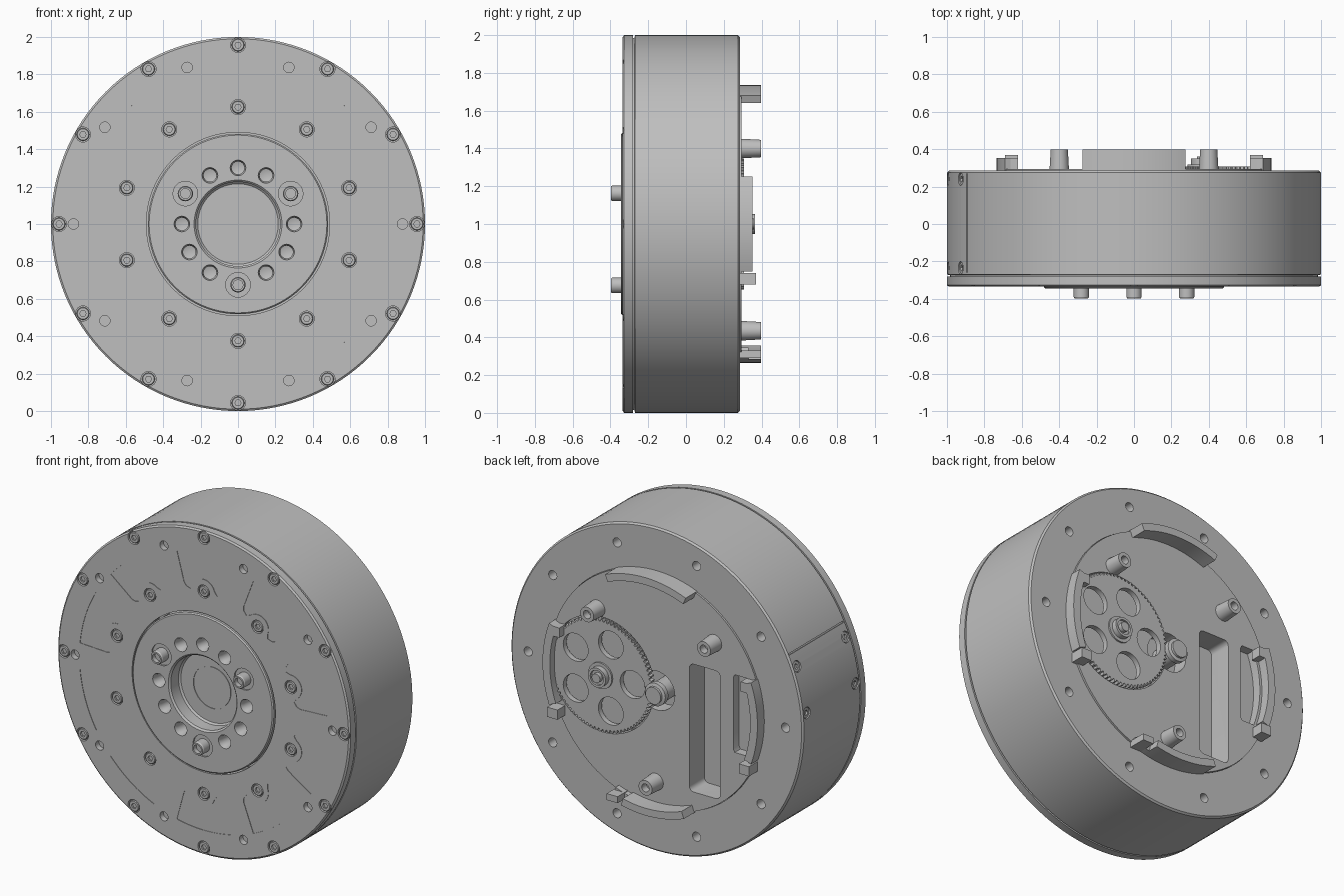
import bpy, bmesh
from math import cos, sin, pi, radians
from mathutils import Vector

if "Cube" in bpy.data.objects:
    bpy.data.objects.remove(bpy.data.objects["Cube"])

metal = bpy.data.materials.new("grey_metal")
metal.use_nodes = True
grey = (0.52, 0.52, 0.52, 1)
metal.diffuse_color = grey
metal.node_tree.nodes["Principled BSDF"].inputs["Base Color"].default_value = grey


def polar(r, deg, cx=0, cz=0):
    return (cx + r * cos(radians(deg)), cz + r * sin(radians(deg)))


def arc(r, a, b, n=16, cx=0, cz=0):
    return [polar(r, a + (b - a) * i / n, cx, cz) for i in range(n + 1)]


def finish(name, bm, x=0, z=0):
    """Turn a bmesh into an object whose axis passes through (x, z) off the centre line."""
    bmesh.ops.recalc_face_normals(bm, faces=bm.faces)
    me = bpy.data.meshes.new(name)
    bm.to_mesh(me)
    bm.free()
    me.materials.append(metal)
    ob = bpy.data.objects.new(name, me)
    ob.location = (x, 0, z + 1)
    bpy.context.collection.objects.link(ob)
    return ob


def lathe(name, profile, x=0, z=0, steps=48):
    """Revolve (radius, y) points around the y axis."""
    bm = bmesh.new()
    vs = [bm.verts.new((r, y, 0)) for r, y in profile]
    pairs = list(zip(vs, vs[1:]))
    if profile[0][0] > 0:
        pairs.append((vs[-1], vs[0]))
    edges = [bm.edges.new(p) for p in pairs]
    bmesh.ops.spin(bm, geom=vs + edges, axis=(0, 1, 0), cent=(0, 0, 0),
                   steps=steps, angle=2 * pi)
    bmesh.ops.remove_doubles(bm, verts=bm.verts, dist=1e-5)
    return finish(name, bm, x, z)


def prism(name, pts, y0, y1, x=0, z=0):
    """Extrude an (x, z) outline from y0 to y1."""
    bm = bmesh.new()
    face = bm.faces.new([bm.verts.new((px, y0, pz)) for px, pz in pts])
    new = bmesh.ops.extrude_face_region(bm, geom=[face])["geom"]
    verts = [g for g in new if isinstance(g, bmesh.types.BMVert)]
    bmesh.ops.translate(bm, vec=(0, y1 - y0, 0), verts=verts)
    return finish(name, bm, x, z)


def rod(r, y0, y1, x=0, z=0, n=24, name="cutter"):
    return prism(name, [polar(r, 360 * i / n) for i in range(n)], y0, y1, x, z)


def box(name, x0, x1, z0, z1, y0, y1):
    return prism(name, [(x0, z0), (x1, z0), (x1, z1), (x0, z1)], y0, y1)


def sector(name, r0, r1, a, b, y0, y1):
    return prism(name, arc(r0, a, b) + arc(r1, b, a), y0, y1)


def cut(ob, cutters):
    """Subtract the cutters from the part, then discard them."""
    group = bpy.data.collections.new("cutters")
    bpy.context.scene.collection.children.link(group)
    for c in cutters:
        c.hide_render = True
        group.objects.link(c)
    mod = ob.modifiers.new("cut", 'BOOLEAN')
    mod.operand_type = 'COLLECTION'
    mod.collection = group
    mod.solver = 'EXACT'
    bpy.context.view_layer.update()
    bpy.context.view_layer.objects.active = ob
    bpy.ops.object.modifier_apply(modifier=mod.name)
    for c in cutters:
        bpy.data.objects.remove(c)
    bpy.data.collections.remove(group)


def aim(ob, deg, r, y):
    """Turn a part that faces the front so it faces outward from the rim."""
    px, pz = polar(r, deg)
    d = Vector((px, 0, pz)).normalized()
    ob.rotation_mode = 'QUATERNION'
    ob.rotation_quaternion = Vector((0, -1, 0)).rotation_difference(d)
    ob.location = (px, y, pz + 1)
    return ob


TENTHS = [36 * i for i in range(10)]
TWELFTHS = [30 * i for i in range(12)]
outer_screws = [polar(0.957, a) for a in TWELFTHS]
inner_screws = [polar(0.625, a + 18) for a in TENTHS]
dowels = [polar(0.88, a) for a in TENTHS]
side_spots = [(a, y) for a in (158, 174) for y in (0.24, -0.235)]

# Housing: drum with rounded rim, dowel holes and a side panel seam
housing = lathe("housing", [(0, -0.2), (0.5, -0.2), (0.5, -0.28), (0.985, -0.28),
                (0.985, -0.273), (1, -0.27), (1, 0.275), (0.99, 0.285),
                (0.73, 0.285), (0.73, 0.05), (0, 0.05)], steps=128)
cuts = [rod(0.028, 0.2, 0.4, *p) for p in dowels]
cuts += [aim(rod(0.034, -0.05, 0.03), a, 1, y) for a, y in side_spots]
cuts.append(sector("cutter", 0.992, 1.05, 153, 153.5, -0.26, 0.27))
cut(housing, cuts)

# Front cover: screw seats, dowel holes and shallow windows around screw bosses
cover = lathe("front_cover", [(0.49, -0.335), (0.99, -0.335), (1, -0.327),
              (1, -0.28), (0.49, -0.28)], steps=128)
cuts = [rod(0.04, -0.4, -0.315, *p) for p in outer_screws + inner_screws]
cuts += [rod(0.028, -0.4, -0.3, *p) for p in dowels]
window = arc(0.85, 77.5, 102.5) + [(-0.135, 0.65), (-0.12, 0.63), (-0.09, 0.62)]
window += arc(0.075, 165, 15, 12, 0, 0.625) + [(0.09, 0.62), (0.12, 0.63), (0.135, 0.65)]
for a in TENTHS:
    turned = [(x * cos(radians(a)) - z * sin(radians(a)),
               x * sin(radians(a)) + z * cos(radians(a))) for x, z in window]
    cuts.append(prism("cutter", turned, -0.4, -0.332))
cut(cover, cuts)

# Output disc with central recess, bolt holes and three drive pins
disc = lathe("output_disc", [(0, -0.25), (0.125, -0.25), (0.125, -0.246), (0.13, -0.246),
             (0.13, -0.25), (0.215, -0.25), (0.225, -0.26), (0.225, -0.335),
             (0.235, -0.345), (0.475, -0.345), (0.482, -0.338), (0.482, -0.19),
             (0, -0.19)], steps=96)
pins = [polar(0.325, a) for a in (30, 150, 270)]
bolts = [polar(0.3, a) for a in TWELFTHS if a not in (30, 150, 270)]
cuts = [rod(0.066, -0.4, -0.335, *p) for p in pins]
for p in bolts:
    cuts.append(lathe("cutter", [(0, -0.4), (0.042, -0.4), (0.042, -0.34),
                      (0.034, -0.325), (0.034, -0.26), (0, -0.25)], *p, steps=24))
cut(disc, cuts)
for p in pins:
    lathe("drive_pin", [(0, -0.37), (0.026, -0.37), (0.026, -0.398), (0.036, -0.398),
          (0.041, -0.39), (0.041, -0.3), (0, -0.3)], *p, steps=32)

# Socket screws share one mesh
screw = lathe("screw", [(0, -0.016), (0.03, -0.016), (0.034, -0.012),
              (0.034, 0.012), (0, 0.012)], steps=24)
cut(screw, [rod(0.017, -0.05, -0.004, n=6)])
for x, z in outer_screws + inner_screws:
    s = screw.copy()
    s.location = (x, -0.318, z + 1)
    bpy.context.collection.objects.link(s)
for a, y in side_spots:
    s = screw.copy()
    bpy.context.collection.objects.link(s)
    aim(s, a, 0.978, y)
bpy.data.objects.remove(screw)

# Back plate with gear well, shaft hole, long slot and curved pocket
GX = 0.365
plate = lathe("back_plate", [(0, 0.05), (0.728, 0.05), (0.728, 0.295), (0, 0.295)], steps=96)
slot = arc(0.03, 0, 90, 4, -0.26, 0.2) + arc(0.03, 90, 180, 4, -0.41, 0.2)
slot += arc(0.03, 180, 270, 4, -0.41, -0.53) + arc(0.03, 270, 360, 4, -0.26, -0.53)
pocket = arc(0.67, 159, 201) + [(-0.54, -0.24), (-0.53, -0.22), (-0.53, 0.22), (-0.54, 0.24)]
cut(plate, [rod(0.355, 0.25, 0.4, GX, 0, 64), rod(0.12, 0.2, 0.4, -0.01, 0, 40),
            prism("cutter", slot, 0.15, 0.4), prism("cutter", pocket, 0.24, 0.4)])

# Spoked gear, its hub and the pinion
TEETH = 80
outline = [polar(0.347 if i % 4 < 2 else 0.332, 360 * i / (4 * TEETH)) for i in range(4 * TEETH)]
gear = prism("gear", outline, 0.275, 0.308, GX)
cut(gear, [rod(0.085, 0.2, 0.4, *polar(0.215, 180 + 72 * k, GX), n=32) for k in range(5)])
lathe("gear_hub", [(0, 0.25), (0.08, 0.25), (0.08, 0.318), (0.06, 0.318), (0.06, 0.35),
      (0.045, 0.35), (0.045, 0.335), (0.028, 0.335), (0.028, 0.36), (0, 0.36)], GX)
lathe("pinion", [(0, 0.2), (0.062, 0.2), (0.062, 0.315), (0.07, 0.315), (0.07, 0.345),
      (0.052, 0.35), (0.052, 0.365), (0, 0.365)], -0.03)

# Standoffs
for a in (45, 135, 270):
    lathe("standoff", [(0, 0.35), (0.025, 0.35), (0.025, 0.397), (0.046, 0.397),
          (0.052, 0.29), (0, 0.29)], *polar(0.565, a), steps=32)

# Curved retaining clips around the plate
sector("top_clip", 0.69, 0.735, 68, 112, 0.285, 0.397)
sector("bottom_clip", 0.69, 0.735, 249, 283, 0.285, 0.397)
box("bottom_clip_block", 0.19, 0.265, -0.71, -0.67, 0.285, 0.397)
sector("bottom_clip_bridge", 0.7, 0.735, 283, 291, 0.285, 0.33)
for side, mid in ((1, 0), (-1, 180)):
    sector("side_clip", 0.685, 0.735, mid - 20, mid + 20, 0.285, 0.352)
    for z in (-0.28, 0.22):
        xs = sorted((0.62 * side, 0.69 * side))
        box("side_clip_foot", *xs, z - 0.04, z + 0.02, 0.285, 0.37 if z < 0 else 0.352)

# Smooth round surfaces, keep edges crisp
bpy.ops.object.select_all(action='DESELECT')
for ob in bpy.context.scene.objects:
    if ob.type == 'MESH' and metal.name in ob.data.materials:
        ob.select_set(True)
        bpy.context.view_layer.objects.active = ob
bpy.ops.object.shade_smooth_by_angle(angle=radians(30))
